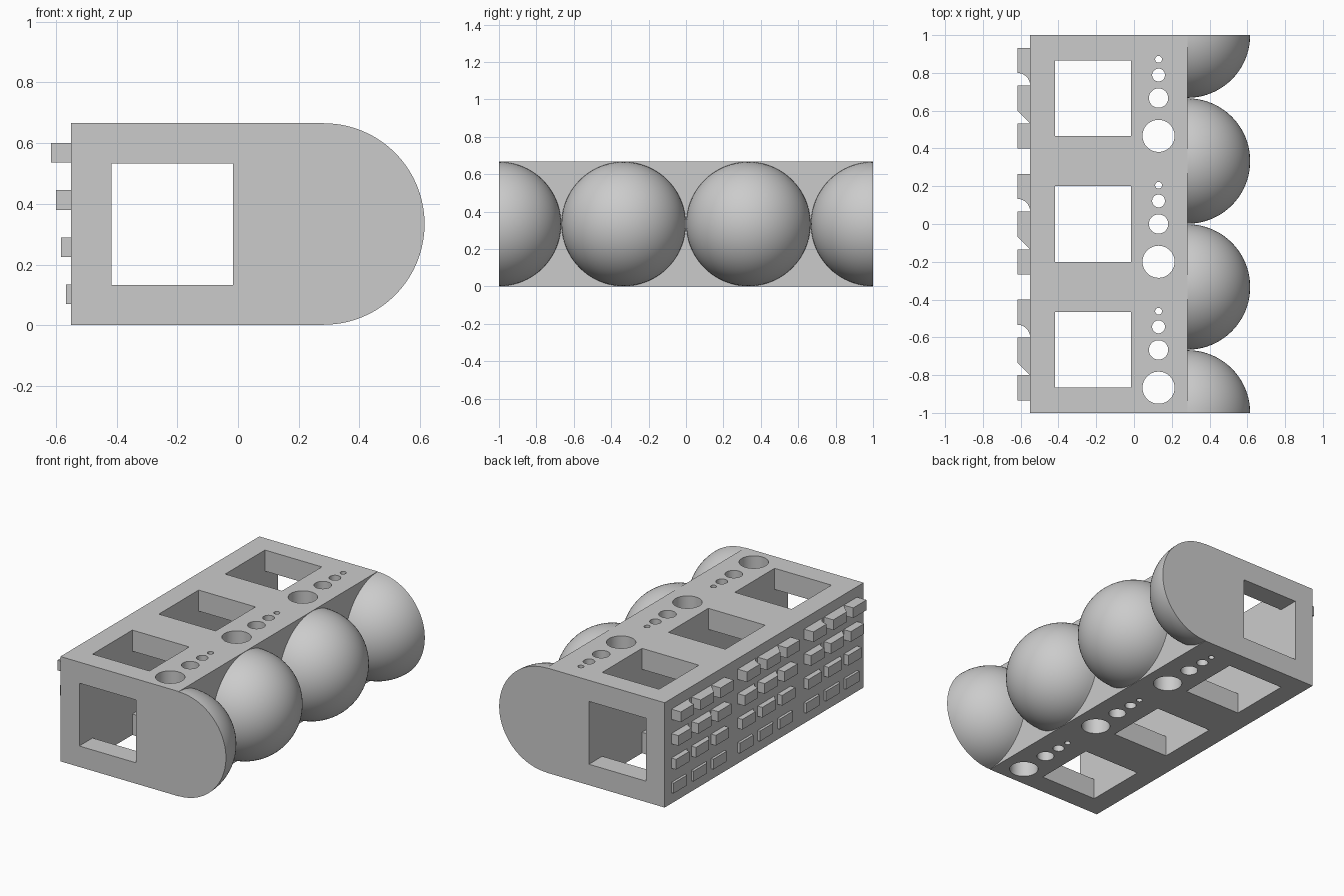
import bpy, bmesh
from math import pi, sin, cos, radians
from mathutils import Matrix, Vector

cube = bpy.data.objects.get("Cube")
if cube:
    bpy.data.objects.remove(cube, do_unlink=True)

LEFT, RIGHT, HALF, HEIGHT = -0.55, 0.283, 1.0, 0.667
PITCH = 2 / 3            # spacing of the repeated groups along the length

grey = bpy.data.materials.new("plain grey")
grey.use_nodes = True
COLOUR = (0.6, 0.6, 0.6, 1)
grey.diffuse_color = COLOUR
grey.node_tree.nodes["Principled BSDF"].inputs["Base Color"].default_value = COLOUR


def finish(name, bm):
    """Turn a bmesh into a named grey object."""
    bmesh.ops.recalc_face_normals(bm, faces=bm.faces)
    mesh = bpy.data.meshes.new(name)
    bm.to_mesh(mesh)
    bm.free()
    mesh.materials.append(grey)
    obj = bpy.data.objects.new(name, mesh)
    bpy.context.collection.objects.link(obj)
    return obj


def add_box(bm, low, high):
    low, high = Vector(low), Vector(high)
    matrix = Matrix.Translation((low + high) / 2) @ Matrix.Diagonal((*(high - low), 1))
    bmesh.ops.create_cube(bm, size=1, matrix=matrix)


def select(obj):
    bpy.ops.object.select_all(action='DESELECT')
    obj.select_set(True)
    bpy.context.view_layer.objects.active = obj


def smooth(obj):
    select(obj)
    bpy.ops.object.shade_smooth_by_angle(angle=radians(30))


def cut(obj, cutter):
    """Subtract the cutter from the object, then discard it."""
    cutter.hide_render = True
    mod = obj.modifiers.new("cut", 'BOOLEAN')
    mod.operation, mod.solver, mod.object = 'DIFFERENCE', 'EXACT', cutter
    select(obj)
    bpy.ops.object.modifier_apply(modifier=mod.name)
    bpy.data.objects.remove(cutter, do_unlink=True)


# Main block
bm = bmesh.new()
add_box(bm, (LEFT, -HALF, 0), (RIGHT, HALF, HEIGHT))
body = finish("body", bm)

# Square tunnel running the whole length
bm = bmesh.new()
add_box(bm, (-0.417, -1.2, 0.133), (-0.017, 1.2, 0.533))
cut(body, finish("tunnel_cutter", bm))

# Three square shafts from top to bottom
bm = bmesh.new()
for i in (-1, 0, 1):
    y = i * PITCH
    add_box(bm, (-0.417, y - 0.2, -0.2), (-0.017, y + 0.2, 0.9))
cut(body, finish("shaft_cutter", bm))

# Three groups of round holes of shrinking size
bm = bmesh.new()
for i in (-1, 0, 1):
    for offset, radius in ((-0.2, 0.085), (0, 0.051), (0.122, 0.034), (0.205, 0.018)):
        bmesh.ops.create_cone(
            bm, cap_ends=True, segments=48, radius1=radius, radius2=radius, depth=1.2,
            matrix=Matrix.Translation((0.13, i * PITCH + offset, HEIGHT / 2)))
cut(body, finish("hole_cutter", bm))
smooth(body)

# Domes on the right side, the outer two trimmed flush with the ends
for i in range(4):
    bm = bmesh.new()
    matrix = (Matrix.Translation((RIGHT, -HALF + i * PITCH, HEIGHT / 2))
              @ Matrix.Rotation(pi / 2, 4, 'Y'))
    bmesh.ops.create_uvsphere(bm, u_segments=80, v_segments=40, radius=0.332, matrix=matrix)
    planes = [((RIGHT, 0, 0), (-1, 0, 0))]
    if i in (0, 3):
        side = -1 if i == 0 else 1
        planes.append(((0, side * HALF, 0), (0, side, 0)))
    for point, normal in planes:
        bmesh.ops.bisect_plane(bm, geom=bm.verts[:] + bm.edges[:] + bm.faces[:], dist=1e-5,
                               plane_co=point, plane_no=normal, clear_outer=True)
        bmesh.ops.holes_fill(bm, edges=[e for e in bm.edges if e.is_boundary], sides=0)
    smooth(finish(f"dome_{i + 1}", bm))


def block_profile(style, out):
    """Outline as (outward, along) points: filleted, chamfered or plain underside."""
    size = 0.133
    points = [(0, size), (out, size), (out, 0)]
    if style == "fillet":
        points += [(out * (1 - sin(a)), out * (cos(a) - 1))
                   for a in (pi / 2 * k / 12 for k in range(1, 12))]
    if style == "plain":
        return points + [(0, 0)]
    return points + [(0, -out)]


# Rows of small blocks on the left side, standing out further towards the top
for row in range(4):
    out = (row + 1) / 60
    z = 0.069 + row * 0.1555
    for group in (-1, 0, 1):
        for style, start in (("fillet", 0.133), ("chamfer", -0.067), ("plain", -0.267)):
            bm = bmesh.new()
            y = group * PITCH + start
            face = bm.faces.new([bm.verts.new((LEFT - u, y + v, z))
                                 for u, v in block_profile(style, out)])
            grown = bmesh.ops.extrude_face_region(bm, geom=[face])["geom"]
            bmesh.ops.translate(bm, vec=(0, 0, 0.065),
                                verts=[g for g in grown if isinstance(g, bmesh.types.BMVert)])
            smooth(finish(f"{style}_block_row{row + 1}_group{group + 2}", bm))
